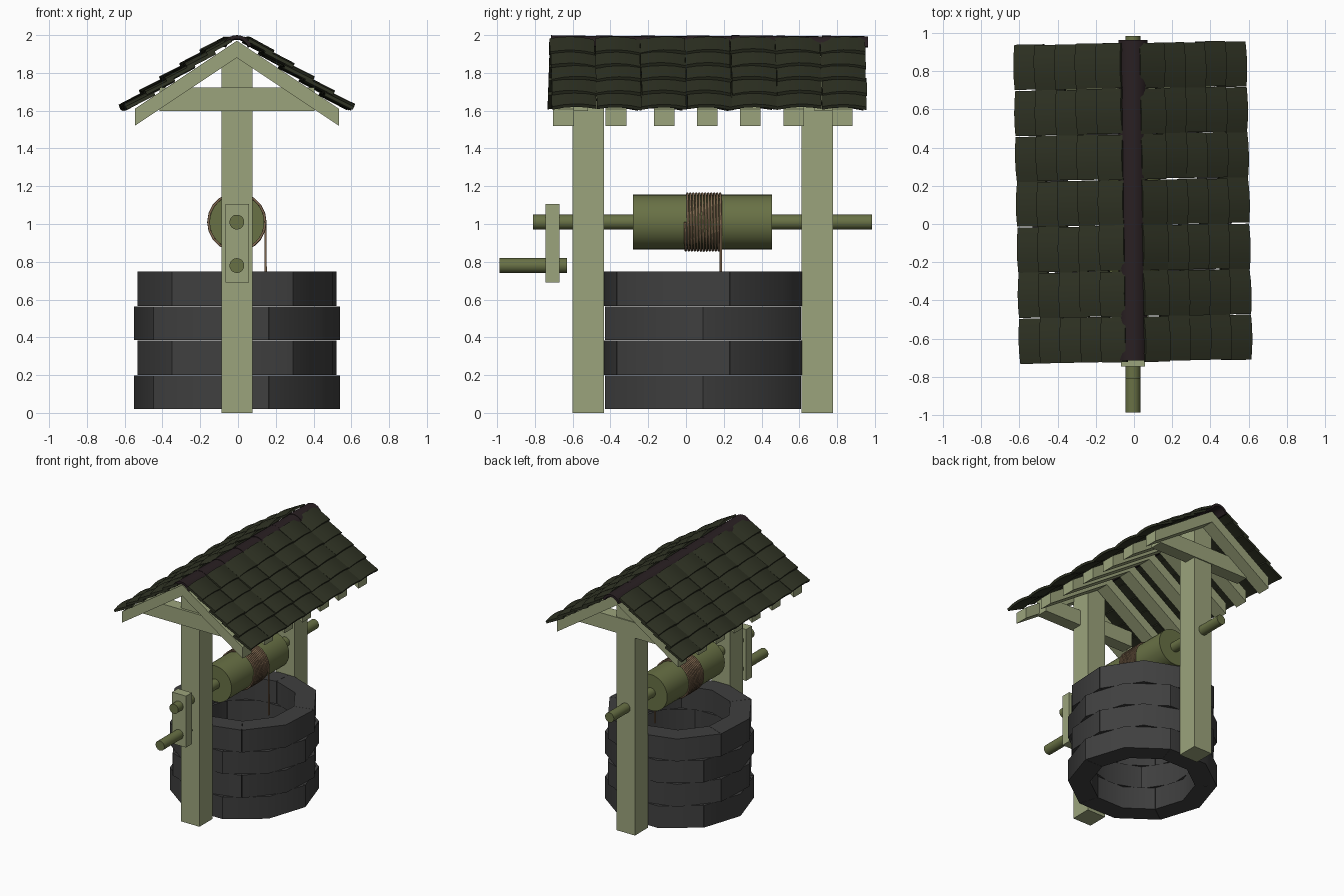
import bpy, bmesh, math, random
from mathutils import Vector, Matrix

if "Cube" in bpy.data.objects:
    bpy.data.objects.remove(bpy.data.objects["Cube"])

random.seed(4)
CX, CY = -0.006, 0.09      # well axis


def mat(name, rgb):
    m = bpy.data.materials.new(name)
    m.diffuse_color = (*rgb, 1)
    m.use_nodes = True
    m.node_tree.nodes["Principled BSDF"].inputs["Base Color"].default_value = m.diffuse_color
    return m


WOOD = mat("pale_wood", (0.33, 0.37, 0.20))
DRUM = mat("dark_wood", (0.14, 0.165, 0.06))
STONE = mat("stone", (0.05, 0.05, 0.05))
TILE = mat("roof_tile", (0.028, 0.032, 0.017))
RIDGE = mat("ridge_tile", (0.022, 0.014, 0.016))
ROPE = mat("rope", (0.22, 0.14, 0.08))


def prism(name, ring_a, ring_b, material, smooth=None):
    """Solid between two matching rings of points."""
    bm = bmesh.new()
    a = [bm.verts.new(p) for p in ring_a]
    b = [bm.verts.new(p) for p in ring_b]
    n = len(a)
    bm.faces.new(a)
    bm.faces.new(b[::-1])
    for i in range(n):
        j = (i + 1) % n
        bm.faces.new((a[i], a[j], b[j], b[i]))
    bmesh.ops.recalc_face_normals(bm, faces=bm.faces)
    me = bpy.data.meshes.new(name)
    bm.to_mesh(me)
    bm.free()
    me.materials.append(material)
    ob = bpy.data.objects.new(name, me)
    bpy.context.collection.objects.link(ob)
    if smooth:
        bpy.ops.object.select_all(action='DESELECT')
        bpy.context.view_layer.objects.active = ob
        ob.select_set(True)
        bpy.ops.object.shade_smooth_by_angle(angle=math.radians(smooth))
    return ob


def along_y(name, profile, y0, y1, material, smooth=None):
    return prism(name, [(x, y0, z) for x, z in profile],
                 [(x, y1, z) for x, z in profile], material, smooth)


def box(name, x0, x1, y0, y1, z0, z1, material):
    return along_y(name, [(x0, z0), (x1, z0), (x1, z1), (x0, z1)], y0, y1, material)


def rod(name, r, z, y0, y1):
    n = 32
    pts = [(CX + r * math.cos(math.tau * i / n), z + r * math.sin(math.tau * i / n))
           for i in range(n)]
    return along_y(name, pts, y0, y1, DRUM, 40)


# Stone courses: five two-sided blocks each, alternate courses turned
for c, (z0, z1) in enumerate([(0.02, 0.198), (0.20, 0.383), (0.385, 0.564), (0.567, 0.748)]):
    for s in range(5):
        start = (15 if c % 2 else 0) + 72 * s
        ang = [math.radians(start + d) for d in (0.1, 36, 71.9)]
        pts = [(CX + r * math.cos(t), CY + r * math.sin(t))
               for r, seq in ((0.545, ang), (0.385, ang[::-1])) for t in seq]
        prism("stone_block", [(x, y, z0) for x, y in pts],
              [(x, y, z1) for x, y in pts], STONE, 40)

# Posts and tie beams
for tag, y0, y1, b0, b1 in (("front", -0.60, -0.435, -0.62, -0.52),
                            ("back", 0.612, 0.777, 0.68, 0.785)):
    box(tag + "_post", -0.088, 0.076, y0, y1, 0, 1.91, WOOD)
    box(tag + "_tie_beam", CX - 0.41, CX + 0.41, b0, b1, 1.598, 1.722, WOOD)

# Rafter pairs
chevron = [(-0.54, 1.52), (0, 1.88), (0.54, 1.52), (0.54, 1.61), (0, 1.97), (-0.54, 1.61)]
for yc in (-0.648, -0.37, -0.115, 0.112, 0.34, 0.57, 0.827):
    along_y("rafter_pair", [(CX + x, z) for x, z in chevron], yc - 0.055, yc + 0.055, WOOD)

# Windlass: axle, drum, crank
rod("axle", 0.039, 1.01, -0.81, 0.985)
rod("drum", 0.145, 1.01, -0.28, 0.455)
box("crank_arm", -0.067, 0.057, -0.745, -0.67, 0.69, 1.105, WOOD)
rod("crank_handle", 0.039, 0.78, -0.987, -0.63)

# Rope wound on the drum, then hanging into the well
TURNS, STEPS, RR = 12, 20, 0.151
pts = []
for i in range(TURNS * STEPS + 1):
    t = math.tau * i / STEPS
    pts.append((CX + RR * math.cos(t), -0.005 + 0.19 * i / (TURNS * STEPS),
                1.01 + RR * math.sin(-t) * -1))
pts = [(x, y, 2.02 - z) for x, y, z in pts] + [(CX + RR + 0.002, 0.185, 0.62)]
cu = bpy.data.curves.new("rope", 'CURVE')
cu.dimensions = '3D'
cu.bevel_depth = 0.0065
cu.bevel_resolution = 1
cu.use_fill_caps = True
sp = cu.splines.new('POLY')
sp.points.add(len(pts) - 1)
for p, co in zip(sp.points, pts):
    p.co = (*co, 1)
cu.materials.append(ROPE)
bpy.context.collection.objects.link(bpy.data.objects.new("rope", cu))

# Roof tiles: arched slabs in five courses a side, the roof turned very slightly
COLS, Y0, W = 7, -0.722, 0.2386
turn = (Matrix.Translation((CX, 0.11, 0)) @ Matrix.Rotation(math.radians(1.1), 4, 'Z')
        @ Matrix.Translation((0, -0.11, 0)))
th = 0.018
for side in (-1, 1):
    for row in range(5):
        for col in range(COLS):
            yc = Y0 + W * (col + 0.5) + random.uniform(-0.003, 0.003)
            dz = random.uniform(-0.004, 0.004)
            tilt = random.uniform(-0.005, 0.005)
            lo = (0.178 + 0.107 * row, 1.912 - 0.073 * row + dz)
            run = 0.13 if row == 0 else 0.15
            hi = (lo[0] - run, lo[1] + run * 0.52 - dz)

            def ring(p):
                us = [-1, -0.5, 0, 0.5, 1]
                out = []
                for sgn, seq in ((1, us), (-1, us[::-1])):
                    for u in seq:
                        h = -0.014 * u * u + 0.005 + tilt * u + sgn * th / 2
                        out.append(turn @ Vector((side * (p[0] + h * 0.45),
                                                  yc + u * (W / 2 - 0.001), p[1] + h * 0.9)))
                return out
            prism("roof_tile", ring(lo), ring(hi), TILE, 30)

# Ridge caps
arc = [math.radians(20 + 14 * i) for i in range(11)]
cap = [(r * math.cos(t), r * math.sin(t)) for r, seq in ((0.083, arc), (0.064, arc[::-1]))
       for t in seq]
for col in range(7):
    y = -0.715 + 0.239 * col
    dz = random.uniform(-0.003, 0.0)
    a = [(CX + x, y, 1.917 + dz + z) for x, z in cap]
    b = [(CX + x * 0.97, y + 0.245, 1.915 + dz + z * 0.98) for x, z in cap]
    prism("ridge_cap", a, b, RIDGE, 30)
